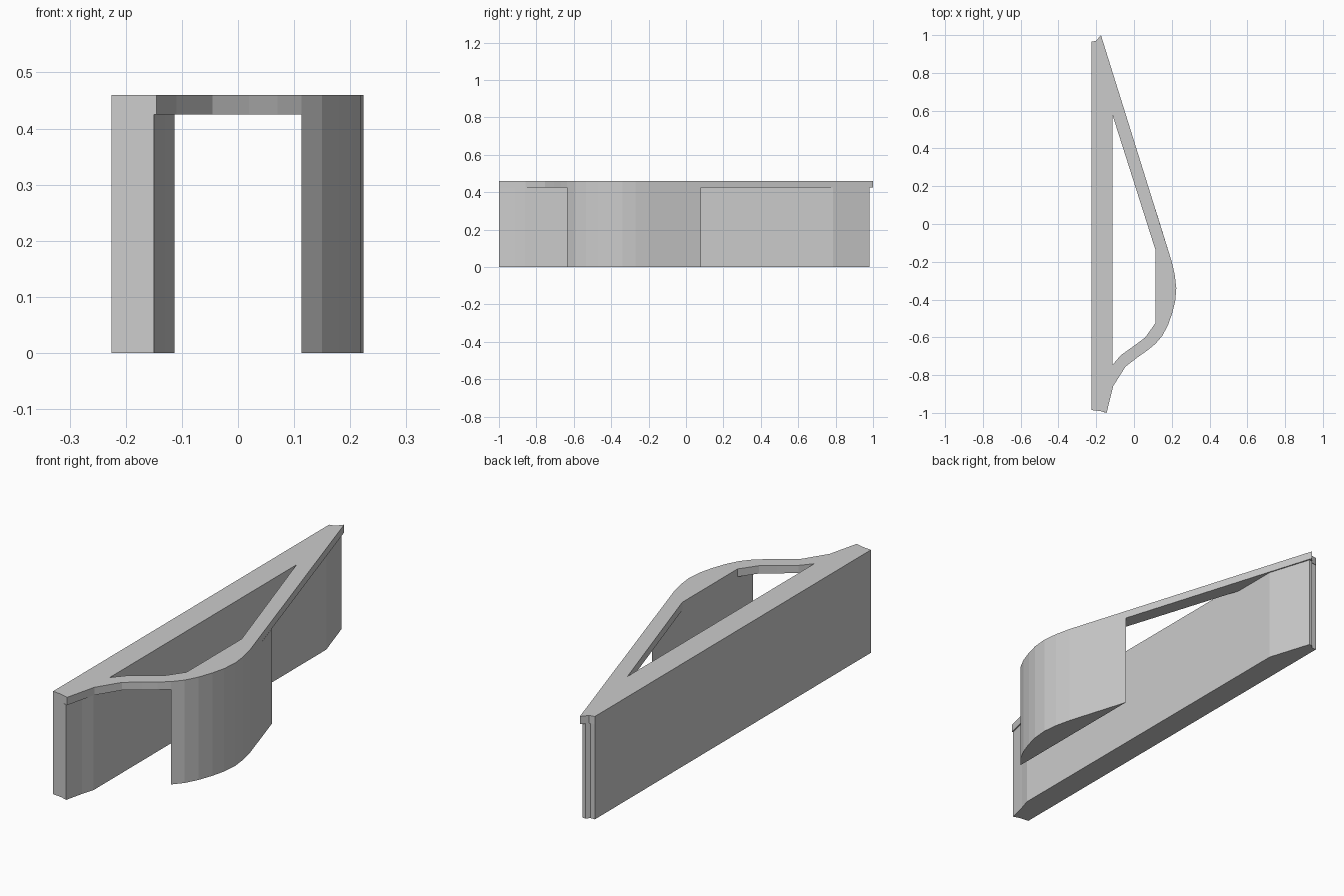
import bpy, bmesh

if "Cube" in bpy.data.objects:
    bpy.data.objects.remove(bpy.data.objects["Cube"])

TOP, UNDER, INNER = 0.46, 0.425, 0.113


def prism(name, loops, z0, z1):
    """Extrude a flat outline (first loop) with optional holes (other loops)."""
    bm = bmesh.new()
    edges = []
    for loop in loops:
        vs = [bm.verts.new((x, y, z0)) for x, y in loop]
        edges += [bm.edges.new((a, b)) for a, b in zip(vs, vs[1:] + vs[:1])]
    bmesh.ops.triangle_fill(bm, edges=edges, use_beauty=True)
    ext = bmesh.ops.extrude_face_region(bm, geom=bm.faces[:], use_keep_orig=True)
    top = [g for g in ext["geom"] if isinstance(g, bmesh.types.BMVert)]
    bmesh.ops.translate(bm, verts=top, vec=(0, 0, z1 - z0))
    bmesh.ops.recalc_face_normals(bm, faces=bm.faces[:])
    bmesh.ops.dissolve_limit(bm, angle_limit=0.01, verts=bm.verts[:], edges=bm.edges[:])
    mesh = bpy.data.meshes.new(name)
    bm.to_mesh(mesh)
    bm.free()
    obj = bpy.data.objects.new(name, mesh)
    bpy.context.collection.objects.link(obj)
    return obj


# Rounded outer bulge, shared by the top plate and the pillar
bulge = [(0.2, -0.2), (0.216, -0.27), (0.224, -0.34), (0.218, -0.41),
         (0.203, -0.47), (0.18, -0.535), (0.15, -0.592)]

# Top plate with its long opening
outline = ([(-0.225, 0.965), (-0.2, 0.97), (-0.175, 1.0)] + bulge +
           [(INNER, -0.635), (0.07, -0.67), (0.02, -0.705), (-0.045, -0.755),
            (-0.11, -0.858), (-0.145, -1.0), (-0.18, -0.99), (-0.225, -0.985)])
opening = [(-INNER, 0.575), (INNER, -0.135), (INNER, -0.525), (0.06, -0.6),
           (0.0, -0.645), (-0.07, -0.695), (-INNER, -0.745)]
prism("top_plate", [outline, opening], UNDER, TOP)

# Long straight wall, stepped at the back end
wall = [(-0.225, 0.965), (-0.203, 0.965), (-0.19, 0.98), (-0.175, 0.98),
        (-INNER, 0.785), (-INNER, -0.86), (-0.13, -0.915), (-0.15, -1.0),
        (-0.18, -0.99), (-0.225, -0.985)]
prism("long_wall", [wall], 0, UNDER)

# Curved pillar under the bulge
prism("curved_pillar", [[(INNER, 0.08)] + bulge + [(INNER, -0.635)]], 0, UNDER)
